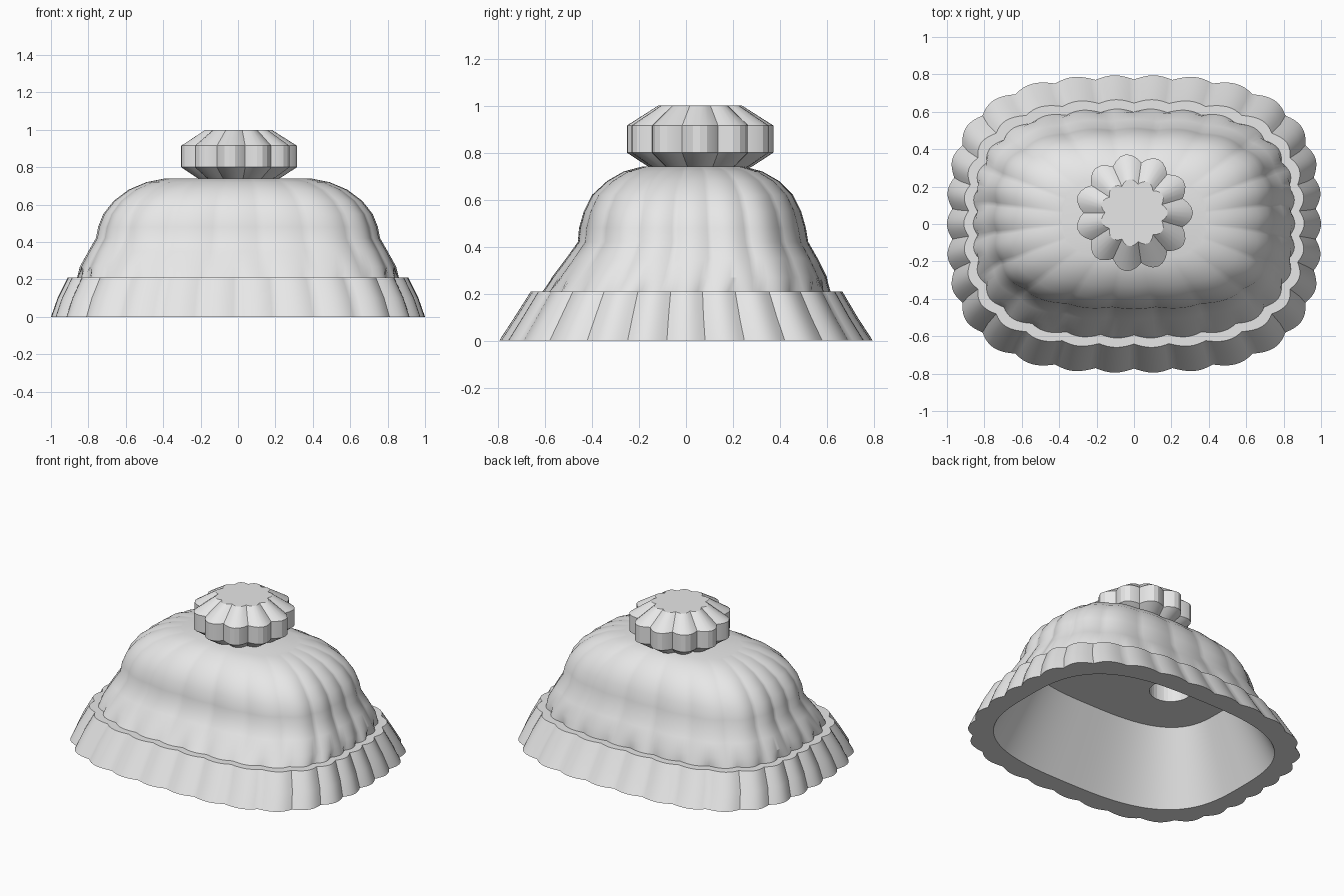
import bpy
import bmesh
from math import sin, cos, pi, radians

default_cube = bpy.data.objects.get("Cube")
if default_cube:
    bpy.data.objects.remove(default_cube, do_unlink=True)

# Single plain material
grey = bpy.data.materials.new("light_grey")
grey.use_nodes = True
colour = (0.8, 0.8, 0.8, 1)
grey.diffuse_color = colour
grey.node_tree.nodes["Principled BSDF"].inputs["Base Color"].default_value = colour


def scalloped_ring(bm, steps, z, half_x, front, back, power, lobes, depth):
    """Rounded-rectangle loop whose outline is pinched inward between lobes."""
    half_y, middle_y = (back - front) / 2, (back + front) / 2
    ring = []
    for i in range(steps):
        angle = 2 * pi * i / steps
        c, s = cos(angle), sin(angle)
        radius = (abs(c) ** power + abs(s) ** power) ** (-1 / power)
        radius *= 1 - depth * (1 - abs(cos(lobes * angle / 2)))
        ring.append(bm.verts.new((half_x * c * radius,
                                  middle_y + half_y * s * radius, z)))
    return ring


def loft(name, steps, sections, smooth_angle):
    """Bridge a stack of rings and cap both ends."""
    bm = bmesh.new()
    rings = [scalloped_ring(bm, steps, *section) for section in sections]
    for low, high in zip(rings, rings[1:]):
        for i in range(steps):
            j = (i + 1) % steps
            bm.faces.new((low[i], low[j], high[j], high[i]))
    bm.faces.new(list(reversed(rings[0])))
    bm.faces.new(rings[-1])
    bmesh.ops.recalc_face_normals(bm, faces=bm.faces)
    mesh = bpy.data.meshes.new(name)
    bm.to_mesh(mesh)
    bm.free()
    mesh.materials.append(grey)
    obj = bpy.data.objects.new(name, mesh)
    bpy.context.collection.objects.link(obj)
    activate(obj)
    bpy.ops.object.shade_smooth_by_angle(angle=radians(smooth_angle))
    return obj


def activate(obj):
    bpy.ops.object.select_all(action='DESELECT')
    obj.select_set(True)
    bpy.context.view_layer.objects.active = obj


# Bell-shaped body: height, half width, front, back
cavity = [
    (0.44, 0.66, -0.41, 0.45),
    (0.22, 0.76, -0.53, 0.55),
    (0, 0.86, -0.65, 0.65),
]
skirt = [
    (0, 1, -0.795, 0.795),
    (0.1, 0.965, -0.73, 0.73),
    (0.21, 0.91, -0.66, 0.665),
    (0.21, 0.86, -0.61, 0.615),
]
dome = [
    (0.27, 0.845, -0.57, 0.6),
    (0.35, 0.8, -0.51, 0.56),
    (0.42, 0.76, -0.46, 0.52),
    (0.48, 0.748, -0.455, 0.51),
    (0.55, 0.72, -0.435, 0.49),
    (0.62, 0.665, -0.4, 0.455),
    (0.68, 0.585, -0.335, 0.395),
    (0.72, 0.49, -0.265, 0.325),
    (0.74, 0.39, -0.19, 0.25),
]
sections = [row + (3, 0, 0) for row in cavity]
sections += [row + (3, 30, 0.028) for row in skirt]
sections += [row + (3, 20, 0.022) for row in dome]
body = loft("bell_body", 240, sections, 35)

# Two round sockets in the ceiling of the cavity
for side in (-1, 1):
    bpy.ops.mesh.primitive_cylinder_add(vertices=32, radius=0.13, depth=0.3,
                                        location=(side * 0.26, 0.04, 0.5))
    cutter = bpy.context.object
    cutter.name = "socket_cutter"
    cutter.hide_render = True
    cutter.data.materials.append(grey)
    cut = body.modifiers.new("socket", 'BOOLEAN')
    cut.operation = 'DIFFERENCE'
    cut.solver = 'EXACT'
    cut.object = cutter
    activate(body)
    bpy.ops.object.modifier_apply(modifier=cut.name)
    bpy.data.objects.remove(cutter, do_unlink=True)
bpy.ops.object.shade_smooth_by_angle(angle=radians(35))

# Fluted knob: height and radius, centred on the dome
knob_y = 0.06
knob_profile = [(0.73, 0.2), (0.745, 0.23), (0.8, 0.315), (0.915, 0.315), (1, 0.18)]
knob_sections = [(z, r, knob_y - r, knob_y + r, 2, 11, 0.14) for z, r in knob_profile]
loft("fluted_knob", 66, knob_sections, 22)
